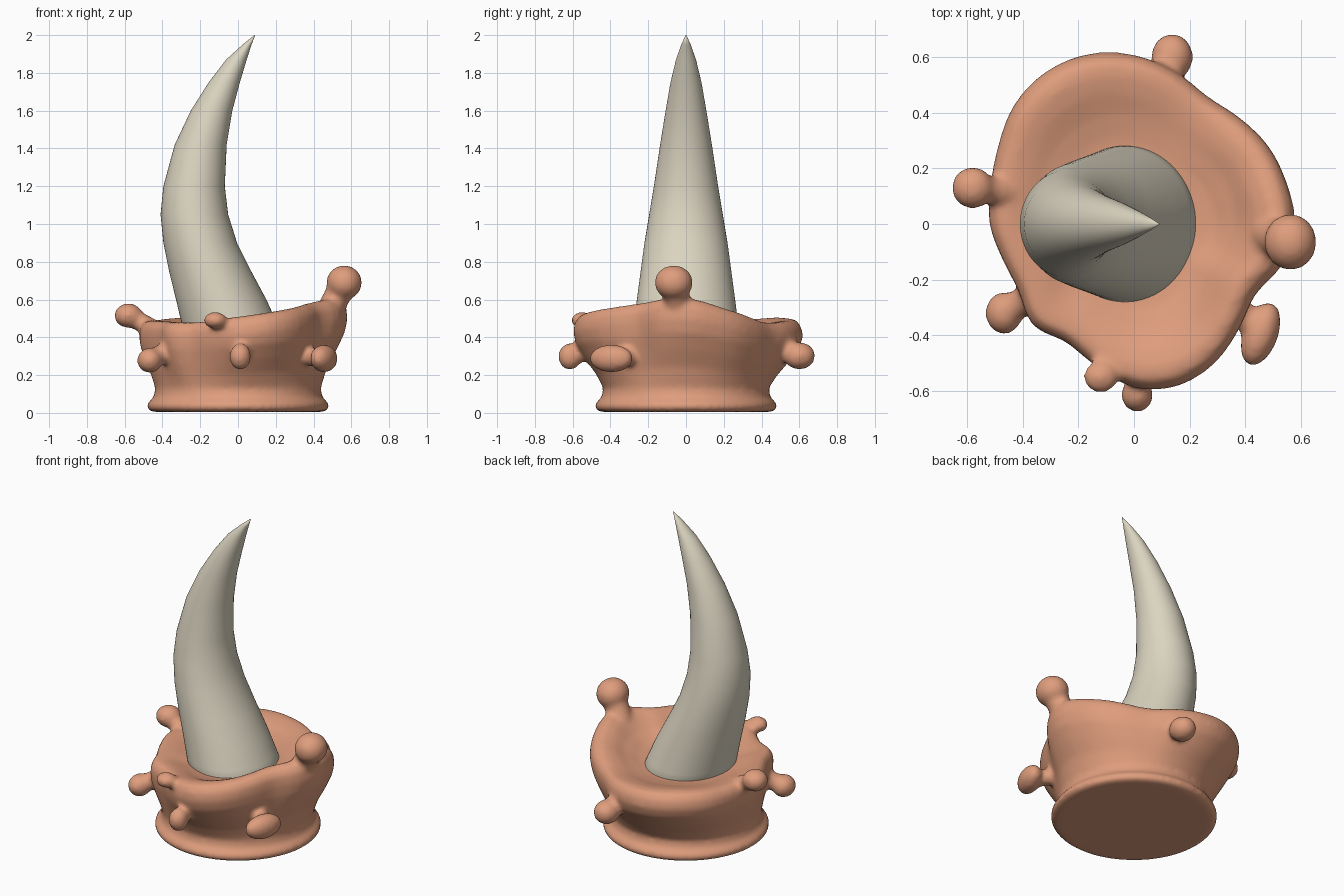
import bpy, bmesh, math
from mathutils import Vector, Matrix

if "Cube" in bpy.data.objects:
    bpy.data.objects.remove(bpy.data.objects["Cube"])


def material(name, color):
    m = bpy.data.materials.new(name)
    m.diffuse_color = (*color, 1)
    m.use_nodes = True
    m.node_tree.nodes["Principled BSDF"].inputs["Base Color"].default_value = m.diffuse_color
    return m


def loft(bm, rings):
    """Skin a stack of closed rings and cap both ends."""
    vr = [[bm.verts.new(p) for p in ring] for ring in rings]
    n = len(vr[0])
    for a, b in zip(vr, vr[1:]):
        for i in range(n):
            j = (i + 1) % n
            bm.faces.new((a[i], a[j], b[j], b[i]))
    bm.faces.new(vr[0][::-1])
    bm.faces.new(vr[-1])


def finish(bm, name, mat):
    bmesh.ops.recalc_face_normals(bm, faces=bm.faces)
    for f in bm.faces:
        f.smooth = True
    me = bpy.data.meshes.new(name)
    bm.to_mesh(me)
    bm.free()
    me.materials.append(mat)
    ob = bpy.data.objects.new(name, me)
    bpy.context.collection.objects.link(ob)
    return ob


def sample(table, a):
    """Smooth periodic lookup of evenly spaced values around the circle."""
    n = len(table)
    u = (a / math.tau * n) % n
    i = int(u)
    t = u - i
    p0, p1, p2, p3 = (table[(i + k) % n] for k in (-1, 0, 1, 2))
    return p1 + 0.5 * t * (p2 - p0 + t * (2 * p0 - 5 * p1 + 4 * p2 - p3
                                         + t * (3 * (p1 - p2) + p3 - p0)))


flesh = material("flesh", (0.74, 0.34, 0.205))
bone = material("bone", (0.71, 0.66, 0.53))

# Irregular fleshy base: outline radius every 15 degrees, rim height every 30
OUT = [.58, .57, .56, .54, .53, .57, .61, .635, .635, .61, .565, .535,
       .52, .49, .48, .515, .49, .53, .59, .605, .58, .535, .505, .555]
RIM = [.61, .54, .48, .49, .505, .49, .49, .485, .48, .51, .55, .585]
N = 72
ANG = [math.tau * i / N for i in range(N)]


def ring(rf, zf):
    return [(rf(a) * math.cos(a), rf(a) * math.sin(a), zf(a)) for a in ANG]


def out(a):
    return sample(OUT, a)


def rim(a):
    return sample(RIM, a)


rings = []
for z, r in [(.005, .445), (.012, .47), (.035, .485), (.06, .472),
             (.08, .447), (.13, .437)]:
    rings.append(ring(lambda a: r, lambda a: z))
for h, mix in [(.40, .25), (.55, .6), (.70, .9), (.82, 1.0), (.92, .95)]:
    rings.append(ring(lambda a: .437 + mix * (out(a) - .437), lambda a: h * rim(a)))
# Rounded rim and shallow bowl around the horn
for s, drop in [(.94, .06), (.86, 0), (.76, .2), (.64, .6), (.5, .9), (.35, 1), (.1, 1)]:
    rings.append(ring(lambda a: s * out(a),
                      lambda a: rim(a) + drop * (.435 - rim(a))))
bm = bmesh.new()
loft(bm, rings)

# Knobs: (root, head centre, head radii, head turn in degrees)
KNOBS = [
    ((.49, -.04, .55), (.562, -.065, .69), (.095, .102, .092), 0),
    ((-.44, .11, .44), (-.58, .13, .515), (.076, .076, .066), 0),
    ((-.37, -.26, .33), (-.467, -.32, .278), (.068, .077, .068), 0),
    ((-.10, -.44, .44), (-.12, -.55, .49), (.063, .058, .045), 0),
    ((.01, -.47, .33), (.012, -.615, .298), (.058, .062, .072), 0),
    ((.35, -.28, .30), (.455, -.395, .288), (.064, .122, .075), -20),
    ((.11, .48, .36), (.137, .60, .302), (.076, .085, .073), 0),
]
for root, head, rad, turn in KNOBS:
    p, q = Vector(root), Vector(head)
    blobs = [(q, rad, turn)]
    for k in range(6):
        s = min(rad) * .78
        blobs.append((p.lerp(q, k / 6), (s, s, s), 0))
    for c, r, t in blobs:
        bmesh.ops.create_icosphere(
            bm, subdivisions=3, radius=1,
            matrix=Matrix.Translation(c) @ Matrix.Rotation(math.radians(t), 4, 'Z')
            @ Matrix.Diagonal((*r, 1)))

base = finish(bm, "fleshy_base", flesh)
# Fuse knobs into the base and soften the joints
rm = base.modifiers.new("fuse", 'REMESH')
rm.mode = 'VOXEL'
rm.voxel_size = 0.014
rm.use_smooth_shade = True
sm = base.modifiers.new("soften", 'SMOOTH')
sm.factor = 0.5
sm.iterations = 9

# Curved horn: height, left edge, right edge, half depth
HORN = [(.30, -.25, .28, .30), (.48, -.30, .205, .275), (.6, -.328, .15, .26),
        (.75, -.365, .07, .24), (.9, -.395, -.005, .22), (1.05, -.41, -.052, .195),
        (1.2, -.395, -.07, .17), (1.42, -.335, -.06, .137), (1.6, -.25, -.03, .108),
        (1.75, -.155, .01, .082), (1.87, -.063, .046, .053), (1.95, .025, .072, .025),
        (2.0, .087, .091, .002)]
bm = bmesh.new()
loft(bm, [[((l + r) / 2 + (r - l) / 2 * math.cos(a), d * math.sin(a), z) for a in ANG]
          for z, l, r, d in HORN])
finish(bm, "horn", bone)
